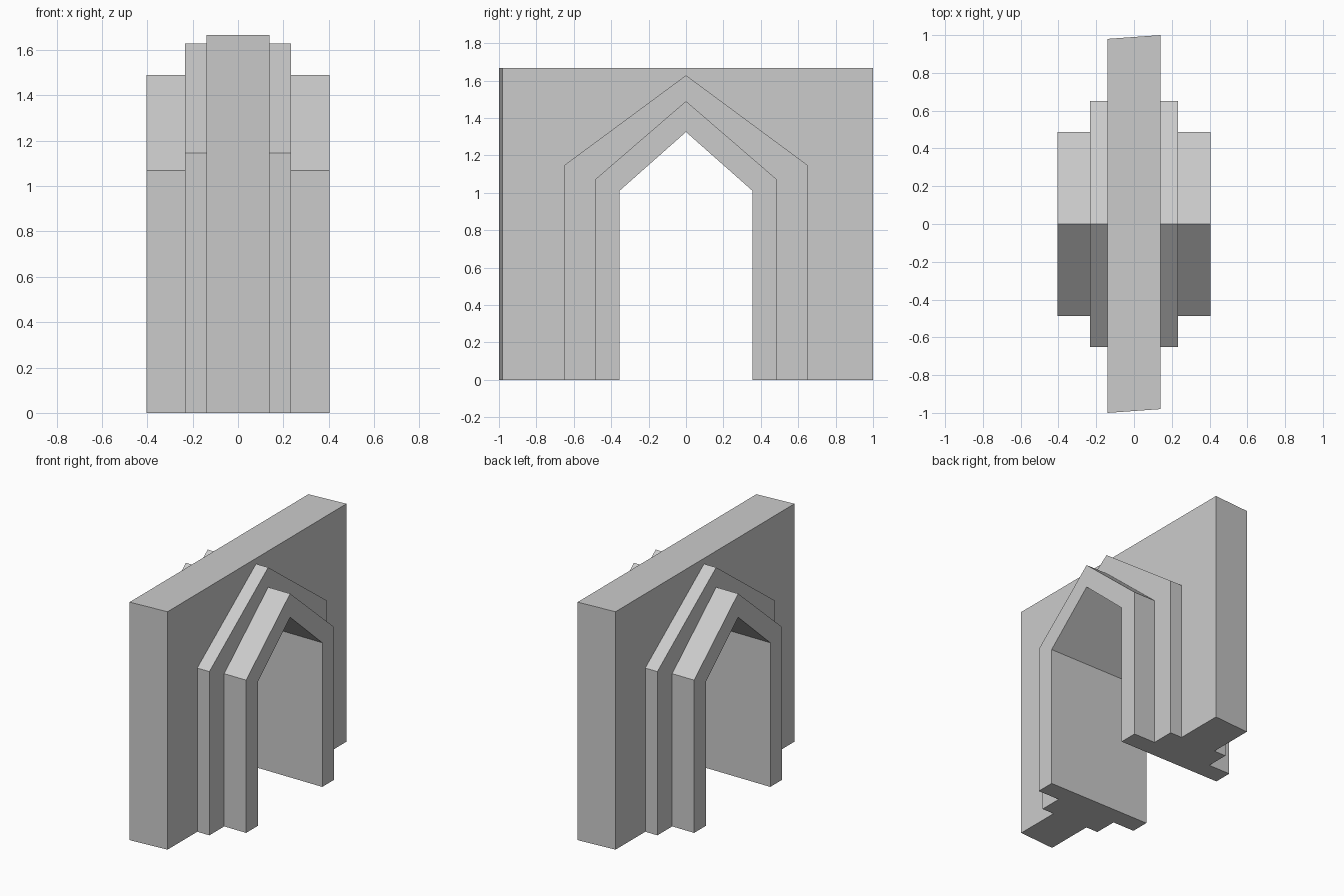
import bpy, bmesh

if "Cube" in bpy.data.objects:
    bpy.data.objects.remove(bpy.data.objects["Cube"])

# Nested arch outlines: half width, spring height, apex height
ARCHES = [(0.356, 1.01, 1.325),   # opening
          (0.487, 1.07, 1.49),    # front moulding
          (0.651, 1.147, 1.628),  # second moulding
          (0.99, 1.667, 1.667)]   # wall outline

# Stepped cross-section: x position and which arch outline it follows
HALF = [(0.404, 0), (0.404, 1), (0.234, 1), (0.234, 2), (0.14, 2), (0.14, 3)]
SECTION = HALF + [(-x, a) for x, a in reversed(HALF)]


def station(x, arch, i):
    """Point i of 5 along an arch outline; wall ends are slightly skewed."""
    w, spring, apex = ARCHES[arch]
    y, z = [(-w, 0), (-w, spring), (0, apex), (w, spring), (w, 0)][i]
    if arch == 3:
        y += 0.01 if x > 0 else -0.01
    return x, y, z


# Sweep the section from one foot over the apex to the other foot
bm = bmesh.new()
rows = [[bm.verts.new(station(x, a, i)) for x, a in SECTION] for i in range(5)]
n = len(SECTION)
for r0, r1 in zip(rows, rows[1:]):
    for j in range(n):
        k = (j + 1) % n
        bm.faces.new((r0[j], r0[k], r1[k], r1[j]))

# Undersides of the two feet
bm.faces.new(rows[0])
bm.faces.new(rows[-1])
bmesh.ops.recalc_face_normals(bm, faces=bm.faces)

mesh = bpy.data.meshes.new("stepped_archway")
bm.to_mesh(mesh)
bm.free()
bpy.context.collection.objects.link(bpy.data.objects.new("stepped_archway", mesh))
